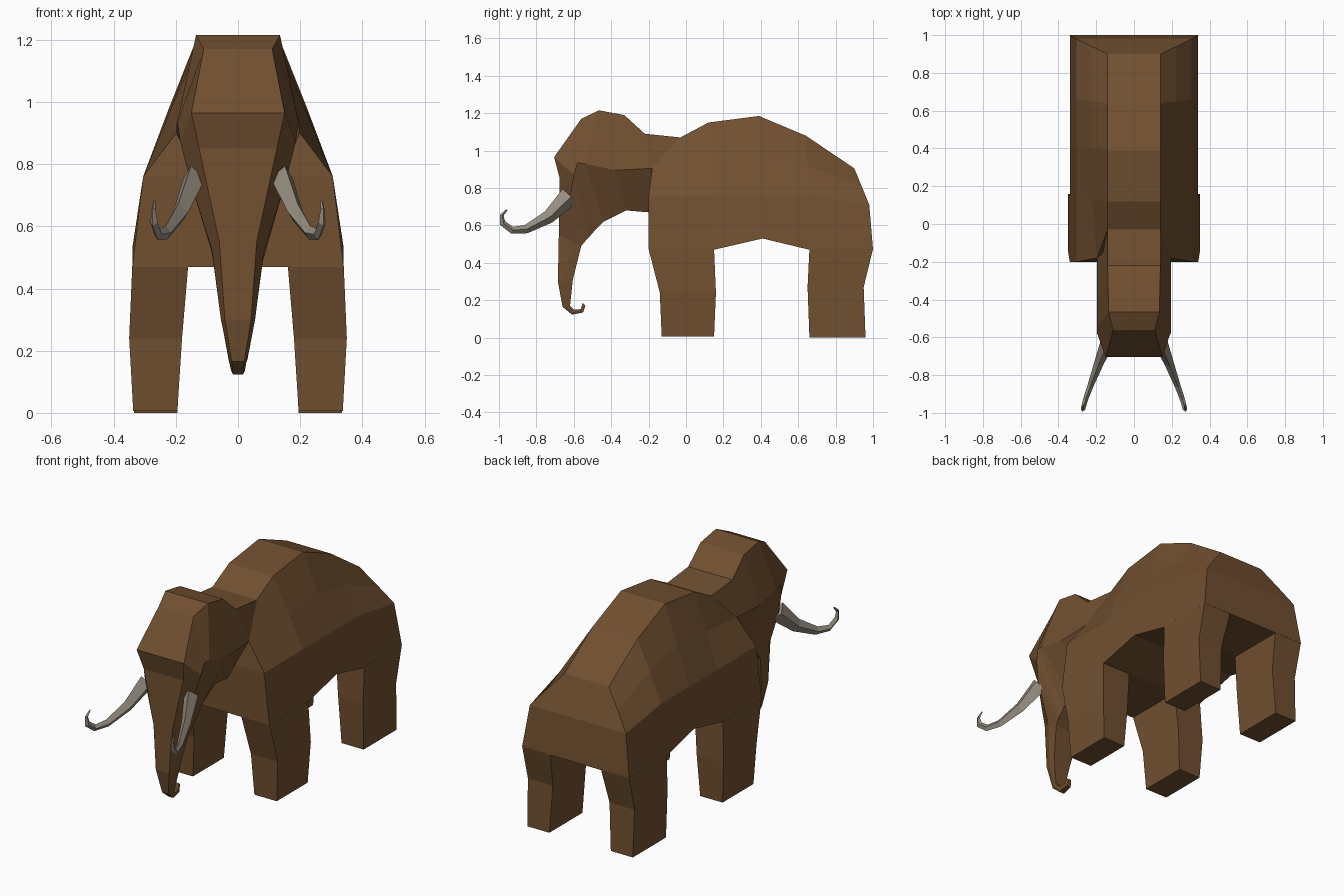
import bpy, bmesh
from mathutils import Vector

if "Cube" in bpy.data.objects:
    bpy.data.objects.remove(bpy.data.objects["Cube"])


def material(name, rgb):
    m = bpy.data.materials.new(name)
    m.diffuse_color = (*rgb, 1)
    m.use_nodes = True
    m.node_tree.nodes["Principled BSDF"].inputs["Base Color"].default_value = m.diffuse_color
    return m


BROWN = material("brown fur", (0.165, 0.080, 0.030))
IVORY = material("grey ivory", (0.30, 0.265, 0.215))


def loft(name, rings, mat):
    """Skin a list of equal, even-sized rings and close both ends with quads."""
    bm = bmesh.new()
    vs = [[bm.verts.new(p) for p in r] for r in rings]
    n = len(vs[0])
    for a, b in zip(vs, vs[1:]):
        for i in range(n):
            j = (i + 1) % n
            bm.faces.new((a[i], a[j], b[j], b[i]))
    for r in (vs[0], vs[-1]):
        for i in range(n // 2 - 1):
            bm.faces.new((r[i], r[i + 1], r[n - 2 - i], r[n - 1 - i]))
    bmesh.ops.recalc_face_normals(bm, faces=bm.faces)
    me = bpy.data.meshes.new(name)
    bm.to_mesh(me)
    bm.free()
    me.materials.append(mat)
    ob = bpy.data.objects.new(name, me)
    bpy.context.collection.objects.link(ob)
    return ob


def sym(*half):
    """Ring from right-half points (x, y, z), mirrored across x = 0."""
    return list(half) + [(-x, y, z) for x, y, z in reversed(half)]


def mirrored(ob):
    ob.modifiers.new("mirror", 'MIRROR').use_axis[0] = True
    return ob


# Body: back ridge, flank, shoulder and belly rows
body = [sym((.14, -.03, 1.07), (.195, -.18, .905), (.305, -.2, .76), (.34, -.2, .47))]
for yt, zt, ym, zm, yl, zl in [(.12, 1.15, .15, .76, .15, .47),
                               (.39, 1.185, .41, .76, .41, .53),
                               (.64, 1.08, .66, .76, .66, .47),
                               (.90, .905, .98, .71, 1.0, .47)]:
    body.append(sym((.14, yt, zt), (.225, (yt + ym) / 2, (zt + zm) / 2),
                    (.305, ym, zm), (.34, yl, zl)))
loft("body", body, BROWN)

# Head and trunk: (half width, y, z) for the front, cheek and throat rows
loft("head_and_trunk", [
    sym((.14, -.03, 1.07), (.17, -.14, .90), (.075, -.14, .67)),
    sym((.14, -.22, 1.09), (.195, -.18, .905), (.075, -.20, .67)),
    sym((.137, -.33, 1.19), (.197, -.38, .895), (.078, -.32, .68)),
    sym((.135, -.465, 1.215), (.197, -.54, .93), (.085, -.44, .62)),
    sym((.11, -.56, 1.17), (.195, -.58, .935), (.085, -.49, .57)),
    sym((.15, -.705, .965), (.185, -.60, .87), (.085, -.52, .535)),
    sym((.125, -.675, .85), (.155, -.62, .75), (.085, -.535, .52)),
    sym((.06, -.68, .55), (.083, -.62, .52), (.08, -.56, .49)),
    sym((.042, -.685, .30), (.055, -.65, .30), (.056, -.605, .31)),
    sym((.02, -.66, .165), (.027, -.64, .165), (.03, -.62, .17)),
    sym((.016, -.61, .123), (.022, -.605, .135), (.022, -.60, .15)),
    sym((.014, -.55, .135), (.018, -.555, .145), (.018, -.563, .152)),
    sym((.008, -.538, .172), (.011, -.545, .178), (.011, -.552, .184)),
], BROWN)


# Legs: rings of (inner x, outer x, front y, back y, z)
def leg(name, rings):
    mirrored(loft(name, [[(a, f, z), (b, f, z), (b, k, z), (a, k, z)]
                         for a, b, f, k, z in rings], BROWN))


leg("front_legs", [(.16, .34, -.2, .15, .475), (.18, .35, -.14, .16, .24),
                   (.195, .337, -.13, .15, .006)])
leg("rear_legs", [(.16, .34, .66, 1.0, .475), (.18, .338, .65, .95, .27),
                  (.195, .335, .66, .96, 0)])

# Tusks: tapered four-sided horns curling upward at the tip
path = [((.14, -.625, .755), .054), ((.185, -.735, .645), .036),
        ((.230, -.855, .580), .023), ((.257, -.930, .574), .019),
        ((.270, -.980, .612), .017), ((.272, -.985, .655), .010),
        ((.268, -.957, .684), .004)]
pts = [Vector(p) for p, _ in path]
side = Vector((.95, .31, 0)).normalized()
rings = []
for i, (_, r) in enumerate(path):
    t = (pts[min(i + 1, len(pts) - 1)] - pts[max(i - 1, 0)]).normalized()
    up = side.cross(t).normalized()
    rings.append([pts[i] + up * r, pts[i] + side * r * .7,
                  pts[i] - up * r, pts[i] - side * r * .7])
mirrored(loft("tusks", rings, IVORY))
